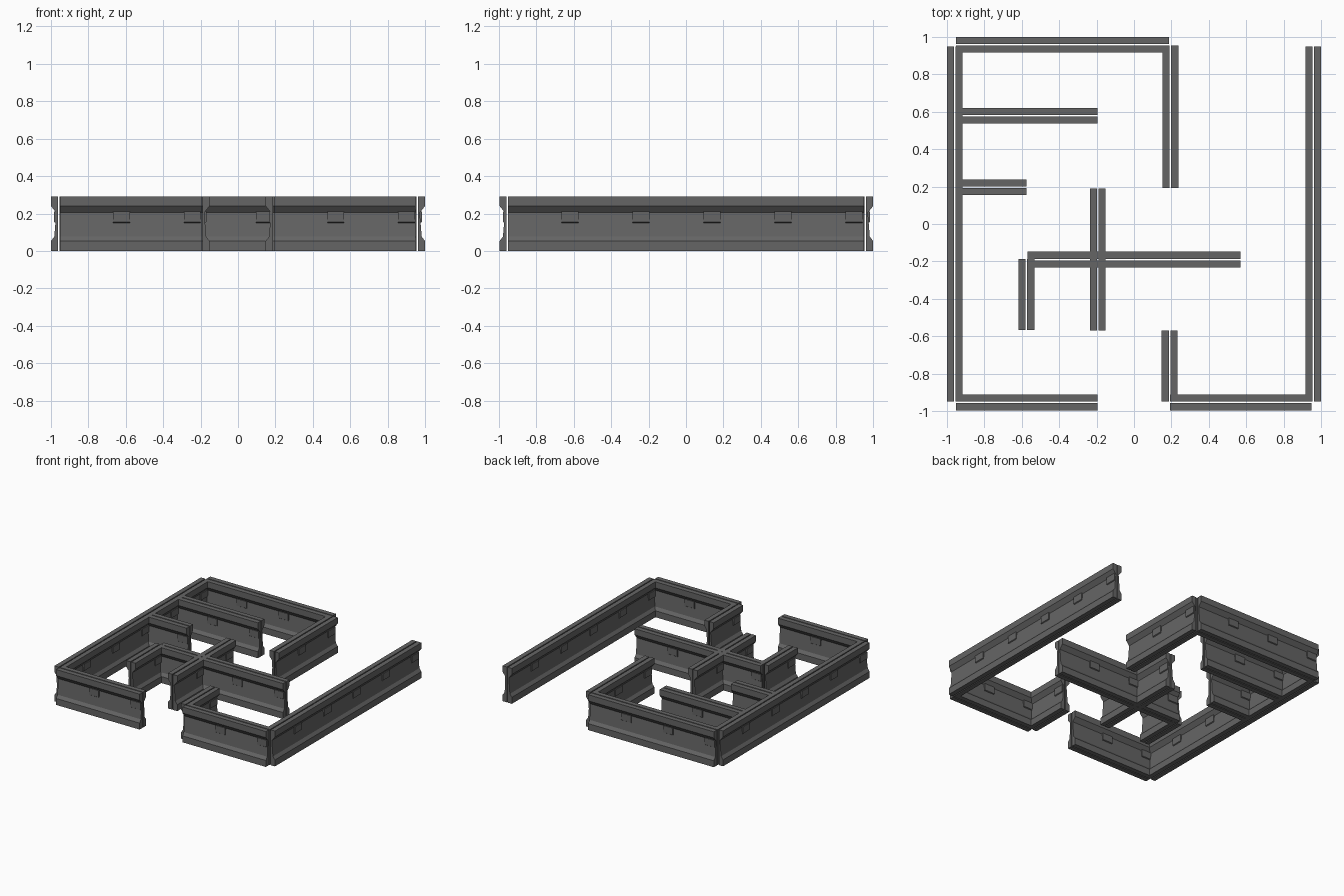
import bpy, bmesh, math
from mathutils import Matrix, Vector

if "Cube" in bpy.data.objects:
    bpy.data.objects.remove(bpy.data.objects["Cube"])

CELL = 0.38

wall_grey = bpy.data.materials.new("wall_grey")
wall_grey.diffuse_color = (0.13, 0.13, 0.13, 1)
wall_grey.use_nodes = True
wall_grey.node_tree.nodes["Principled BSDF"].inputs["Base Color"].default_value = wall_grey.diffuse_color

# half of the waisted wall section: (distance from centre line, height)
HALF = [(0.004, 0), (0.042, 0), (0.042, 0.053), (0.024, 0.077),
        (0.014, 0.205), (0.042, 0.24), (0.042, 0.29), (0.004, 0.29)]
# small raised panel on the waist
PANEL = [(0.010, 0.145), (0.025, 0.155), (0.025, 0.21), (0.010, 0.21)]


def extrude(bm, profile, x0, x1, turn):
    """Closed prism along local x; the profile faces -y, then turned about z."""
    rot = Matrix.Rotation(turn, 3, 'Z')
    a = [bm.verts.new(rot @ Vector((x0, -u, z))) for u, z in profile]
    b = [bm.verts.new(rot @ Vector((x1, -u, z))) for u, z in profile]
    n = len(profile)
    for i in range(n):
        bm.faces.new((a[i], a[(i + 1) % n], b[(i + 1) % n], b[i]))
    bm.faces.new(a[::-1])
    bm.faces.new(b)


def wall(name, along, offset, start, end):
    """Two back-to-back halves with a narrow seam, one panel per cell and side."""
    bm = bmesh.new()
    length = end - start
    count = max(1, round(length / CELL))
    step = length / count
    for turn in (0, math.pi):
        extrude(bm, HALF, -length / 2, length / 2, turn)
        for i in range(count):
            x = -length / 2 + (i + 0.5) * step + 0.14
            extrude(bm, PANEL, x - 0.045, x + 0.045, turn)
    bmesh.ops.recalc_face_normals(bm, faces=bm.faces)
    me = bpy.data.meshes.new(name)
    bm.to_mesh(me)
    bm.free()
    me.materials.append(wall_grey)
    ob = bpy.data.objects.new(name, me)
    mid = (start + end) / 2
    if along == 'x':
        ob.location = (mid, offset, 0)
    else:
        ob.location = (offset, mid, 0)
        ob.rotation_euler.z = math.pi / 2
    bpy.context.collection.objects.link(ob)


# outer walls
wall("left_wall", 'y', -0.958, -0.95, 0.948)
wall("right_wall", 'y', 0.958, -0.95, 0.948)
wall("back_wall", 'x', 0.958, -0.953, 0.187)
wall("front_wall_left", 'x', -0.954, -0.953, -0.195)
wall("front_wall_right", 'x', -0.954, 0.193, 0.95)
wall("back_room_side", 'y', 0.195, 0.192, 0.955)
wall("entrance_side", 'y', 0.19, -0.95, -0.57)
# inner partitions
wall("long_partition", 'x', 0.578, -0.953, -0.195)
wall("short_partition", 'x', 0.197, -0.953, -0.575)
wall("centre_cross_wall", 'x', -0.19, -0.57, 0.57)
wall("centre_long_wall", 'y', -0.194, -0.57, 0.19)
wall("centre_end_wall", 'y', -0.575, -0.568, -0.187)
